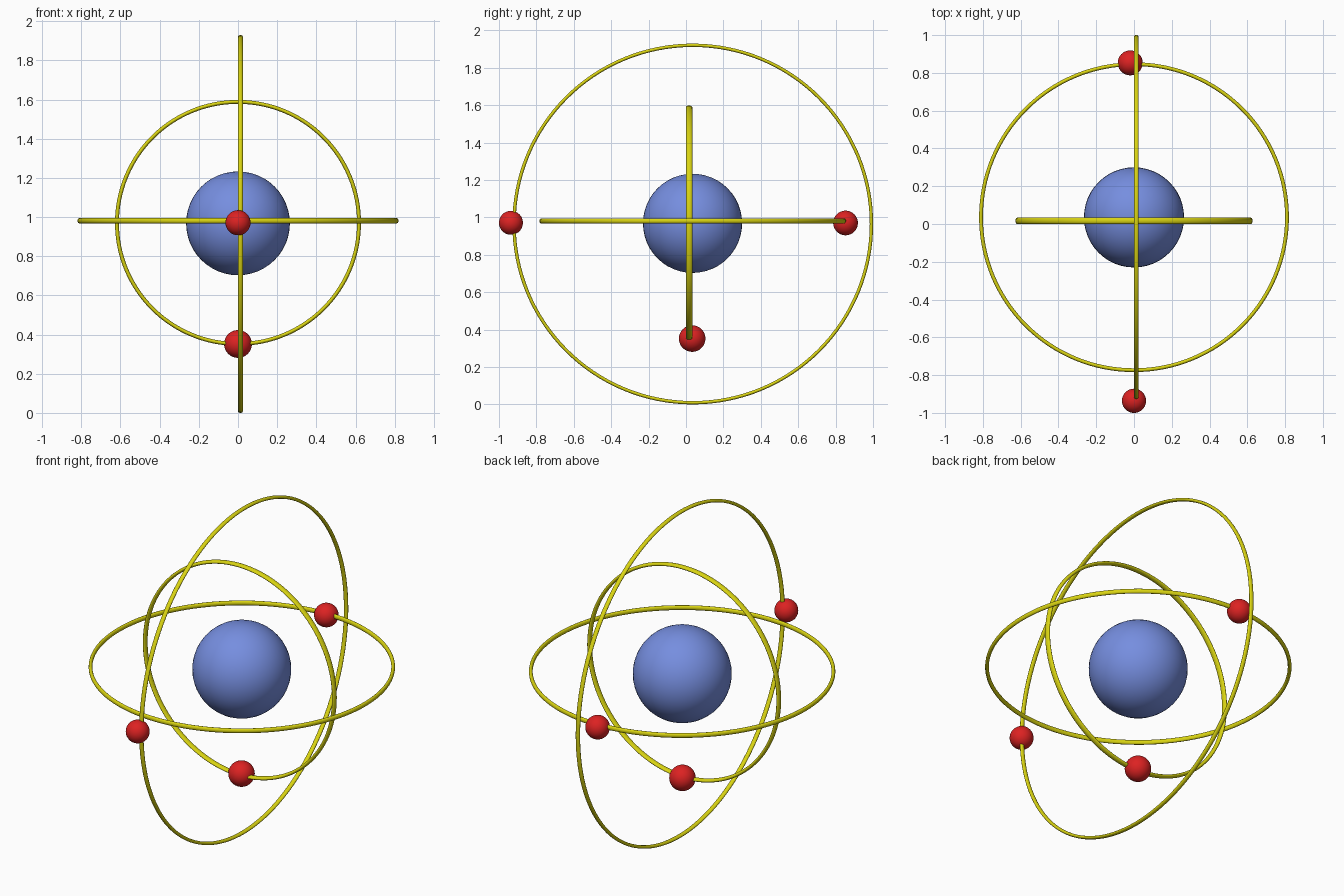
import bpy
import math

if "Cube" in bpy.data.objects:
    bpy.data.objects.remove(bpy.data.objects["Cube"])


def material(name, rgb):
    m = bpy.data.materials.new(name)
    m.diffuse_color = (*rgb, 1.0)
    m.use_nodes = True
    m.node_tree.nodes["Principled BSDF"].inputs["Base Color"].default_value = m.diffuse_color
    return m


BLUE = material("soft blue", (0.18, 0.27, 0.74))
YELLOW = material("yellow", (0.70, 0.66, 0.006))
RED = material("red", (0.72, 0.016, 0.016))


def finish(name, mat):
    ob = bpy.context.object
    ob.name = name
    ob.data.materials.append(mat)
    bpy.ops.object.shade_smooth()
    return ob


def ball(name, centre, radius, mat):
    bpy.ops.mesh.primitive_uv_sphere_add(segments=48, ring_count=24, radius=radius, location=centre)
    return finish(name, mat)


def orbit(name, centre, outer, radial, axial, rotation):
    # Ring with a tube that is taller along its axis than it is wide
    half = radial / 2
    bpy.ops.mesh.primitive_torus_add(major_segments=128, minor_segments=16,
                                     major_radius=outer - half, minor_radius=half,
                                     location=centre, rotation=rotation)
    ob = finish(name, YELLOW)
    for v in ob.data.vertices:
        v.co.z *= axial / radial
    return ob


# Central ball
ball("nucleus", (0, 0.035, 0.968), 0.265, BLUE)

# Three orbits at right angles
Q = math.pi / 2
orbit("large_orbit", (0.012, 0.036, 0.9645), 0.9645, 0.018, 0.026, (0, Q, 0))
orbit("level_orbit", (0, 0.036, 0.981), 0.82, 0.020, 0.027, (0, 0, 0))
orbit("small_orbit", (0, 0.017, 0.970), 0.628, 0.020, 0.034, (Q, 0, 0))

# One electron on each orbit
ball("large_orbit_electron", (0, -0.936, 0.971), 0.064, RED)
ball("level_orbit_electron", (-0.02, 0.853, 0.970), 0.066, RED)
ball("small_orbit_electron", (0, 0.033, 0.352), 0.071, RED)
